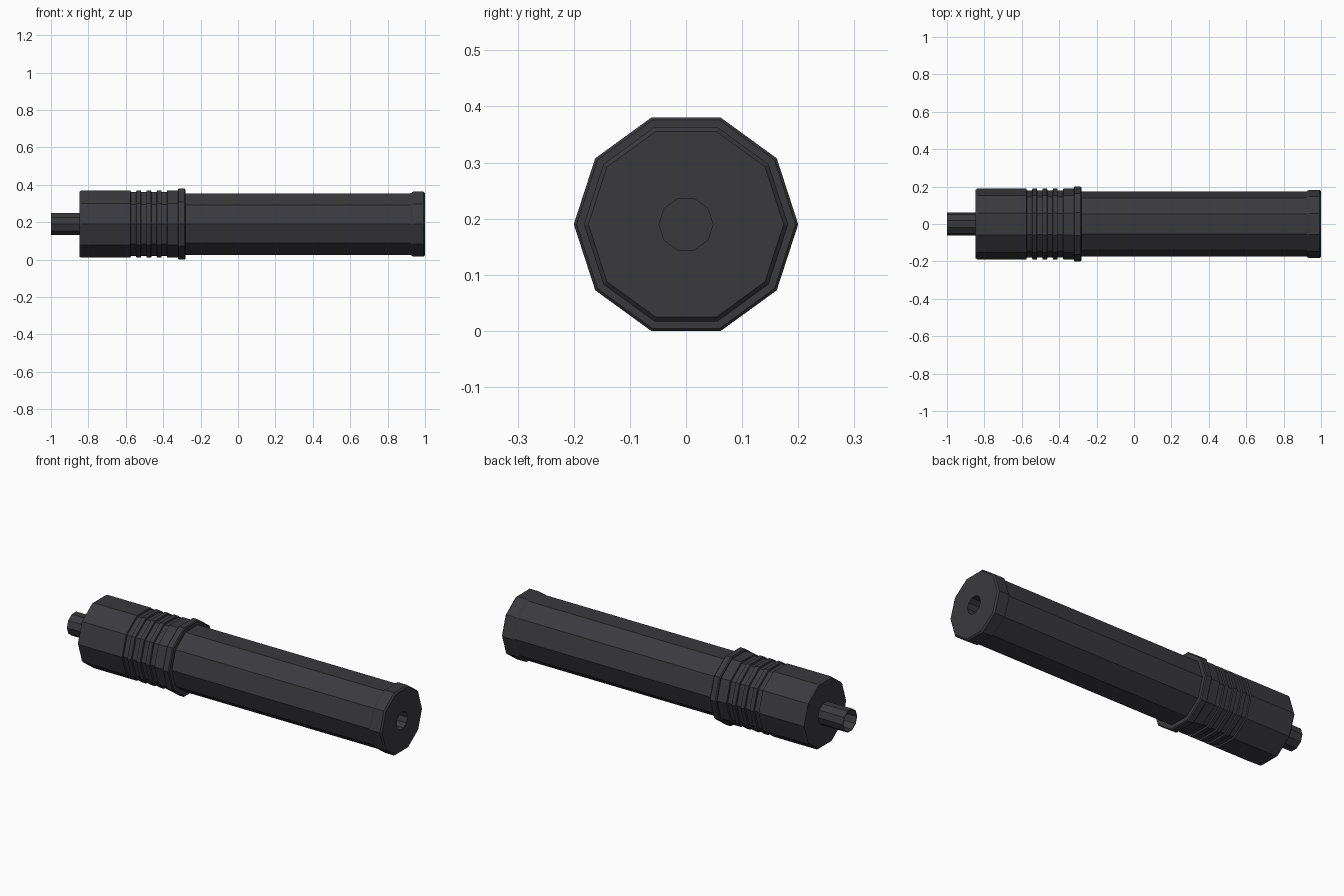
import bpy
import bmesh
import math

SIDES = 10
AXIS_Z = 0.19

cube = bpy.data.objects.get("Cube")
if cube:
    bpy.data.objects.remove(cube, do_unlink=True)

gunmetal = bpy.data.materials.new("dark_gunmetal")
gunmetal.use_nodes = True
color = (0.042, 0.041, 0.047, 1)
gunmetal.diffuse_color = color
gunmetal.node_tree.nodes["Principled BSDF"].inputs["Base Color"].default_value = color


def lathe(name, profile):
    """Turn an (x, radius) profile, ordered along the surface, about the long axis."""
    bm = bmesh.new()
    rings = []
    for x, radius in profile:
        ring = []
        for i in range(SIDES):
            a = math.tau * i / SIDES
            ring.append(bm.verts.new((x, radius * math.cos(a), AXIS_Z + radius * math.sin(a))))
        rings.append(ring)
    for a, b in zip(rings, rings[1:]):
        for i in range(SIDES):
            j = (i + 1) % SIDES
            bm.faces.new((a[i], a[j], b[j], b[i]))
    # Close both ends of the profile
    bm.faces.new(rings[0])
    bm.faces.new(rings[-1])
    bmesh.ops.recalc_face_normals(bm, faces=bm.faces)
    mesh = bpy.data.meshes.new(name)
    bm.to_mesh(mesh)
    bm.free()
    mesh.materials.append(gunmetal)
    obj = bpy.data.objects.new(name, mesh)
    bpy.context.collection.objects.link(obj)
    return obj


# Thin hollow connector at the rear
lathe("rear_connector", [(-0.84, 0.062), (-1.0, 0.062), (-1.0, 0.058), (-0.845, 0.058)])

# Rear collar with evenly spaced grip grooves
collar = [(-0.848, 0.183), (-0.838, 0.189), (-0.575, 0.189)]
for k in range(4):
    start = -0.573 + k * 0.055
    collar += [(start, 0.180), (start + 0.028, 0.180),
               (start + 0.030, 0.189), (start + 0.053, 0.189)]
collar += [(-0.32, 0.189)]
lathe("grooved_collar", collar)

# Raised flange between the collar and the barrel
lathe("flange", [(-0.322, 0.195), (-0.317, 0.2), (-0.287, 0.2), (-0.282, 0.195)])

# Long barrel
lathe("barrel", [(-0.3, 0.173), (0.93, 0.173)])

# Chamfered front cap with a blind bore
lathe("front_cap", [(0.922, 0.173), (0.935, 0.182), (0.992, 0.182), (1.0, 0.174),
                    (1.0, 0.048), (0.85, 0.048)])
